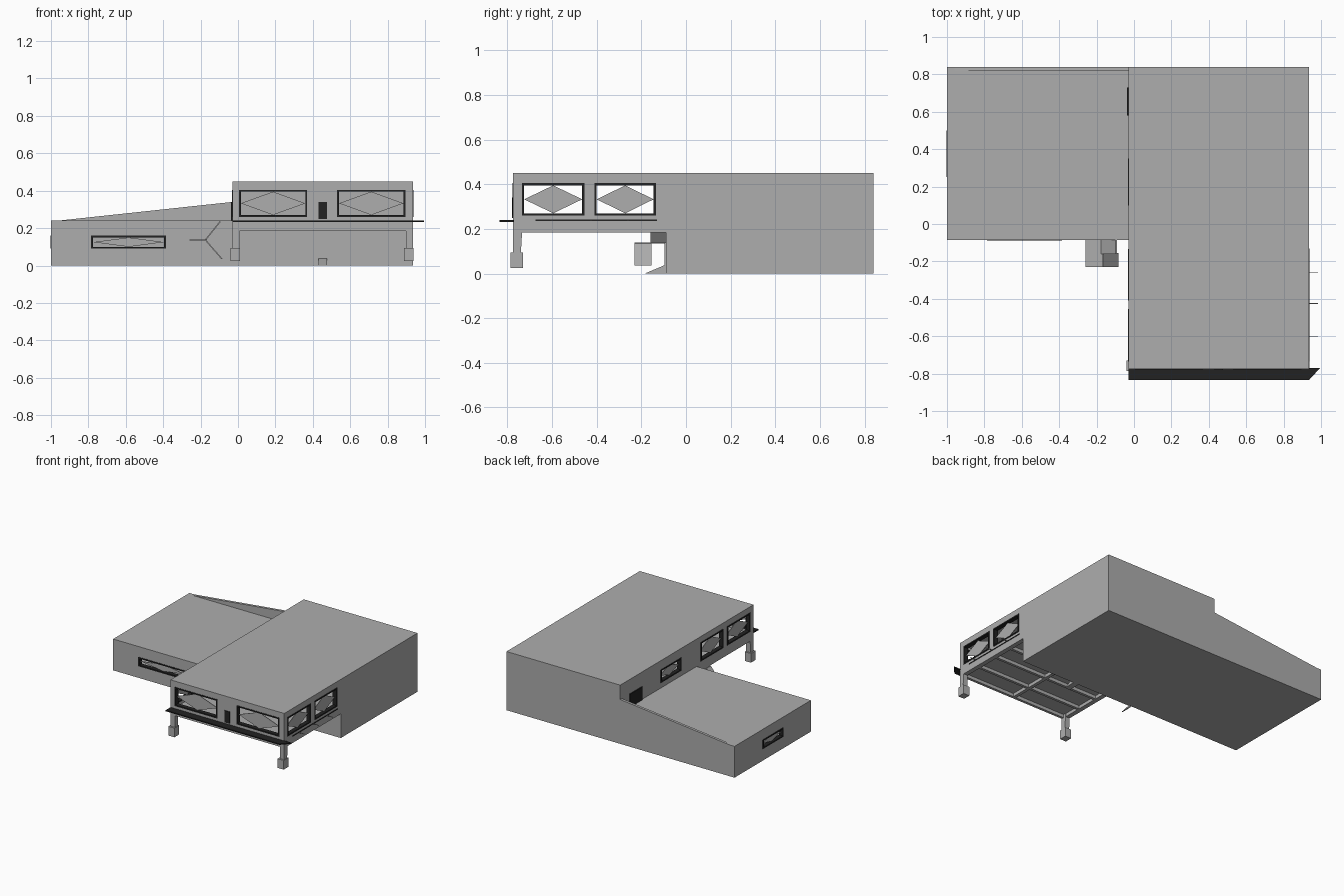
import bpy, bmesh, math
from mathutils import Vector

if "Cube" in bpy.data.objects:
    bpy.data.objects.remove(bpy.data.objects["Cube"])


def material(name, v):
    m = bpy.data.materials.new(name)
    m.diffuse_color = (v, v, v, 1)
    m.use_nodes = True
    m.node_tree.nodes["Principled BSDF"].inputs["Base Color"].default_value = m.diffuse_color
    return m


GREY = material("concrete_grey", 0.42)
BLACK = material("trim_black", 0.016)


def mesh_object(name, bm, mat):
    bmesh.ops.recalc_face_normals(bm, faces=bm.faces)
    me = bpy.data.meshes.new(name)
    bm.to_mesh(me)
    bm.free()
    me.materials.append(mat)
    ob = bpy.data.objects.new(name, me)
    bpy.context.collection.objects.link(ob)
    return ob


def prism(name, pts, offset, mat=GREY):
    """Extrude a flat polygon of 3D points along an offset."""
    bm = bmesh.new()
    f = bm.faces.new([bm.verts.new(p) for p in pts])
    r = bmesh.ops.extrude_face_region(bm, geom=[f])
    vs = [v for v in r["geom"] if isinstance(v, bmesh.types.BMVert)]
    bmesh.ops.translate(bm, verts=vs, vec=Vector(offset))
    return mesh_object(name, bm, mat)


def box(name, x, y, z, mat=GREY):
    pts = [(x[0], y[0], z[0]), (x[1], y[0], z[0]), (x[1], y[1], z[0]), (x[0], y[1], z[0])]
    return prism(name, pts, (0, 0, z[1] - z[0]), mat)


def cut(target, cutters):
    """Subtract the cutters, bake the result and remove them."""
    for c in cutters:
        c.hide_render = True
        m = target.modifiers.new("cut", 'BOOLEAN')
        m.operation, m.solver, m.object = 'DIFFERENCE', 'EXACT', c
    dg = bpy.context.evaluated_depsgraph_get()
    me = bpy.data.meshes.new_from_object(target.evaluated_get(dg))
    target.modifiers.clear()
    target.data = me
    for c in cutters:
        bpy.data.objects.remove(c)


# Windows: wall axis, wall plane, outward sign, span along wall, height span
FRONT, SIDE, T = -0.775, 0.935, 0.03
tall_windows = [("y", FRONT, -1, (0.005, 0.37), (0.26, 0.405)),
                ("y", FRONT, -1, (0.53, 0.895), (0.26, 0.405)),
                ("x", -0.03, -1, (0.10, 0.35), (0.28, 0.38))]
for plane, s in ((SIDE, 1), (-0.03, -1)):
    for span in ((-0.735, -0.455), (-0.41, -0.135)):
        tall_windows.append(("x", plane, s, span, (0.26, 0.405)))
low_windows = [("y", -0.085, -1, (-0.785, -0.385), (0.09, 0.16)),
               ("x", -1.0, -1, (0.25, 0.50), (0.09, 0.16))]


def window_cutter(w):
    axis, p, s, a, z = w
    d = (p - 0.05, p + 0.05)
    return box("window_cutter", a, d, z) if axis == "y" else box("window_cutter", d, a, z)


def window_parts(w):
    """Black rim inside the opening and a diamond pane."""
    axis, p, s, a, z = w
    t, inner = 0.010, p - s * T
    d = tuple(sorted((inner, p + s * 0.003)))

    def bar(aa, zz):
        if axis == "y":
            box("window_frame", aa, d, zz, BLACK)
        else:
            box("window_frame", d, aa, zz, BLACK)
    for zz in ((z[0], z[0] + t), (z[1] - t, z[1])):
        bar(a, zz)
    for aa in ((a[0], a[0] + t), (a[1] - t, a[1])):
        bar(aa, z)
    ca, cz = sum(a) / 2, sum(z) / 2
    flat = [(a[0] + t, cz), (ca, z[0] + t), (a[1] - t, cz), (ca, z[1] - t)]
    q = p - s * 0.012
    if axis == "y":
        prism("diamond_pane", [(u, q, v) for u, v in flat], (0, -s * 0.005, 0))
    else:
        prism("diamond_pane", [(q, u, v) for u, v in flat], (-s * 0.005, 0, 0))


# Tall block with overhanging front, hollow inside
profile = [(0.84, 0), (0.84, 0.45), (FRONT, 0.45), (FRONT, 0.21), (-0.09, 0.21), (-0.09, 0)]
tall = prism("tall_block", [(-0.03, y, z) for y, z in profile], (0.965, 0, 0))
cut(tall, [box("room_cutter", (0, 0.905), (FRONT + T, 0.81), (0.24, 0.42))]
    + [window_cutter(w) for w in tall_windows])

# Low wing
low = box("low_wing", (-1, -0.03), (-0.085, 0.84), (0, 0.24))
cut(low, [box("wing_room_cutter", (-0.97, -0.06), (-0.055, 0.81), (0.03, 0.21))]
    + [window_cutter(w) for w in low_windows])
for w in tall_windows + low_windows:
    window_parts(w)

# Sloped parapet along the back of the wing
prism("sloped_parapet", [(-0.96, 0.84, 0.24), (-0.03, 0.84, 0.24), (-0.03, 0.84, 0.34)],
      (0, -0.02, 0))

# Doors
box("front_door", (0.43, 0.475), (FRONT - 0.005, FRONT + 0.003), (0.25, 0.34), BLACK)
box("roof_door", (-0.037, -0.029), (0.58, 0.73), (0.24, 0.34), BLACK)
box("lower_door", (0.43, 0.475), (-0.097, -0.089), (0.03, 0.14))
prism("door_ramp", [(0.43, -0.185, 0), (0.43, -0.09, 0), (0.43, -0.09, 0.04)], (0.045, 0, 0))

# Frame of beams beneath the overhang
BZ = (0.185, 0.212)
for x in ((-0.03, 0.005), (0.44, 0.465), (0.90, 0.935)):
    box("long_beam", x, (FRONT, -0.09), BZ)
for y in (FRONT, -0.61, -0.43, -0.27, -0.11):
    box("cross_beam", (-0.029, 0.934), (y, y + 0.02), BZ)

# Front legs with block feet
for x in (-0.015, 0.912):
    prism("leg", [(x - 0.015, FRONT, 0.09), (x - 0.015, -0.74, 0.09),
                  (x - 0.015, -0.733, 0.21), (x - 0.015, FRONT, 0.21)], (0.038, 0, 0))
    box("foot", (x - 0.025, x + 0.027), (-0.787, -0.73), (0.025, 0.095))

# Black ledge across the front and trim on the right
prism("front_ledge", [(-0.03, -0.835, 0.232), (0.935, -0.835, 0.232), (0.995, -0.77, 0.232),
                      (-0.03, -0.77, 0.232)], (0, 0, 0.008), BLACK)
box("side_trim", (0.934, 0.938), (-0.675, -0.13), (0.235, 0.242), BLACK)
for y in (-0.60, -0.425, -0.26):
    box("side_peg", (0.93, 0.985), (y - 0.002, y + 0.002), (0.236, 0.240))

# Folded sheet fixture by the wing's front wall
box("fixture_shelf", (-0.26, -0.165), (-0.23, -0.085), (0.134, 0.139))
for name, a, b, y in (("fixture_flap", (-0.18, 0.139), (-0.09, 0.035), (-0.23, -0.155)),
                      ("fixture_brace", (-0.18, 0.134), (-0.10, 0.235), (-0.16, -0.085))):
    prism(name, [(a[0], y[0], a[1]), (b[0], y[0], b[1]),
                 (b[0] + 0.008, y[0], b[1]), (a[0] + 0.008, y[0], a[1])], (0, y[1] - y[0], 0))
